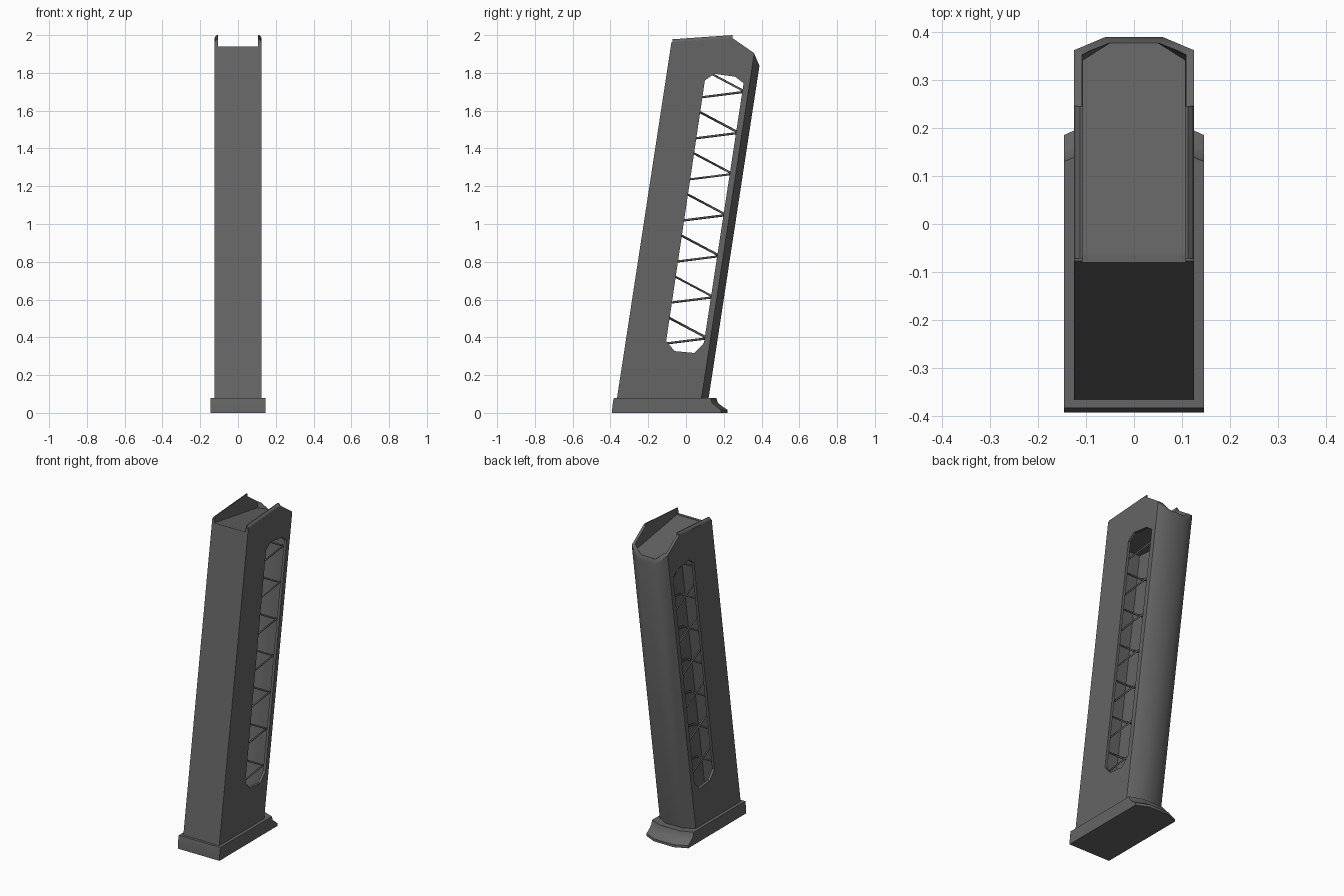
import bpy, bmesh, math

if "Cube" in bpy.data.objects:
    bpy.data.objects.remove(bpy.data.objects["Cube"])

SLANT = 0.153          # lean of the body, y per z
def shift(z):
    return SLANT * (z - 0.08)

mat = bpy.data.materials.new("dark grey metal")
mat.diffuse_color = (0.13, 0.13, 0.13, 1)
mat.use_nodes = True
mat.node_tree.nodes["Principled BSDF"].inputs["Base Color"].default_value = mat.diffuse_color

def mesh_object(name, bm):
    bmesh.ops.recalc_face_normals(bm, faces=bm.faces[:])
    me = bpy.data.meshes.new(name)
    bm.to_mesh(me)
    bm.free()
    ob = bpy.data.objects.new(name, me)
    bpy.context.collection.objects.link(ob)
    me.materials.append(mat)
    return ob

def loft(name, rings):
    """Closed solid through rings with equal point counts."""
    bm = bmesh.new()
    vs = [[bm.verts.new(p) for p in r] for r in rings]
    n = len(vs[0])
    for a, b in zip(vs, vs[1:]):
        for i in range(n):
            j = (i + 1) % n
            bm.faces.new((a[i], a[j], b[j], b[i]))
    bm.faces.new(vs[0])
    bm.faces.new(vs[-1])
    return mesh_object(name, bm)

def section(hx, y0, ys, yc, z0, z1=None):
    """Plan outline: flat front, bulged back; height runs from z0 to z1."""
    z1 = z0 if z1 is None else z1
    pts = [(-hx, y0), (hx, y0), (hx, ys), (hx * 0.47, yc), (-hx * 0.47, yc), (-hx, ys)]
    return [(x, y, z0 + (z1 - z0) * (y - y0) / (yc - y0)) for x, y in pts]

def prism(name, profile, x0, x1):
    return loft(name, [[(x, y, z) for y, z in profile] for x in (x0, x1)])

def cut(ob, cutter, op='DIFFERENCE'):
    m = ob.modifiers.new("cut", 'BOOLEAN')
    m.object, m.operation, m.solver = cutter, op, 'EXACT'
    bpy.context.view_layer.update()
    dg = bpy.context.evaluated_depsgraph_get()
    me = bpy.data.meshes.new_from_object(ob.evaluated_get(dg))
    ob.modifiers.clear()
    ob.data = me
    bpy.data.objects.remove(cutter, do_unlink=True)

def smooth(ob):
    bpy.ops.object.select_all(action='DESELECT')
    ob.select_set(True)
    bpy.context.view_layer.objects.active = ob
    bpy.ops.object.shade_smooth_by_angle(angle=math.radians(34))

def tube(name, t, za, zb):
    return loft(name, [section(0.125 - t, -0.365 + t + shift(z), 0.082 - t * 0.6 + shift(z),
                               0.12 - t + shift(z), z) for z in (za, zb)])

# Leaning hollow body, trimmed to its side outline
body = tube("body_shell", 0, 0.07, 2.2)
cut(body, tube("bore", 0.017, 0.085, 2.3))
outline = [(-0.6, 0.0), (-0.6, 1.921), (-0.073, 1.963), (0.245, 1.985),
           (0.36, 1.905), (0.39, 1.835), (0.6, 1.35), (0.6, 0.0)]
cut(body, prism("trim", outline, -0.3, 0.3), 'INTERSECT')

# Lowered front edge
cut(body, prism("notch", [(-0.3, 1.94), (0.0, 1.94), (0.0, 2.2), (-0.3, 2.2)], -0.107, 0.107))

# Long window through both sides
window = [(0.10, 1.76), (0.15, 1.795), (0.26, 1.78), (0.305, 1.745),
          (0.095, 0.37), (0.045, 0.317), (-0.06, 0.327), (-0.105, 0.38)]
cut(body, prism("window", window, -0.3, 0.3))
smooth(body)

# Inward-leaning lips on the two side walls
for side, name in ((1, "right_lip"), (-1, "left_lip")):
    def lip(y, z):
        return [(side * x, y, z + h) for x, h in
                ((0.125, 0), (0.121, 0.009), (0.112, 0.016), (0.106, 0.016), (0.107, -0.004))]
    loft(name, [lip(-0.072, 1.962), lip(0.245, 1.984)])

# Plate carried on the spring
follower = loft("follower", [section(0.1075, -0.09, 0.325, 0.362, 1.83, 1.80),
                             section(0.1075, -0.063, 0.34, 0.376, 1.938, 1.868)])
smooth(follower)

# Flared base plate
base = loft("base_plate", [section(0.145, *p) for p in (
    (-0.392, 0.185, 0.22, 0.0), (-0.391, 0.185, 0.22, 0.016), (-0.389, 0.155, 0.187, 0.038),
    (-0.387, 0.137, 0.168, 0.055), (-0.382, 0.13, 0.16, 0.08))])
smooth(base)

# Rectangular coil spring
pts = []
for i in range(-1, 7):
    zb = 0.395 + 0.2175 * i
    zf, zn = zb - 0.045, zb + 0.1725
    pts += [(0.095, -0.285 + shift(zf), zf), (0.095, 0.066 + shift(zb), zb),
            (-0.095, 0.066 + shift(zb), zb), (-0.095, -0.285 + shift(zn), zn)]
cu = bpy.data.curves.new("spring", 'CURVE')
cu.dimensions = '3D'
cu.bevel_depth = 0.006
cu.bevel_resolution = 1
cu.use_fill_caps = True
sp = cu.splines.new('POLY')
sp.points.add(len(pts) - 1)
for p, co in zip(sp.points, pts):
    p.co = (*co, 1)
cu.materials.append(mat)
bpy.context.collection.objects.link(bpy.data.objects.new("spring", cu))
